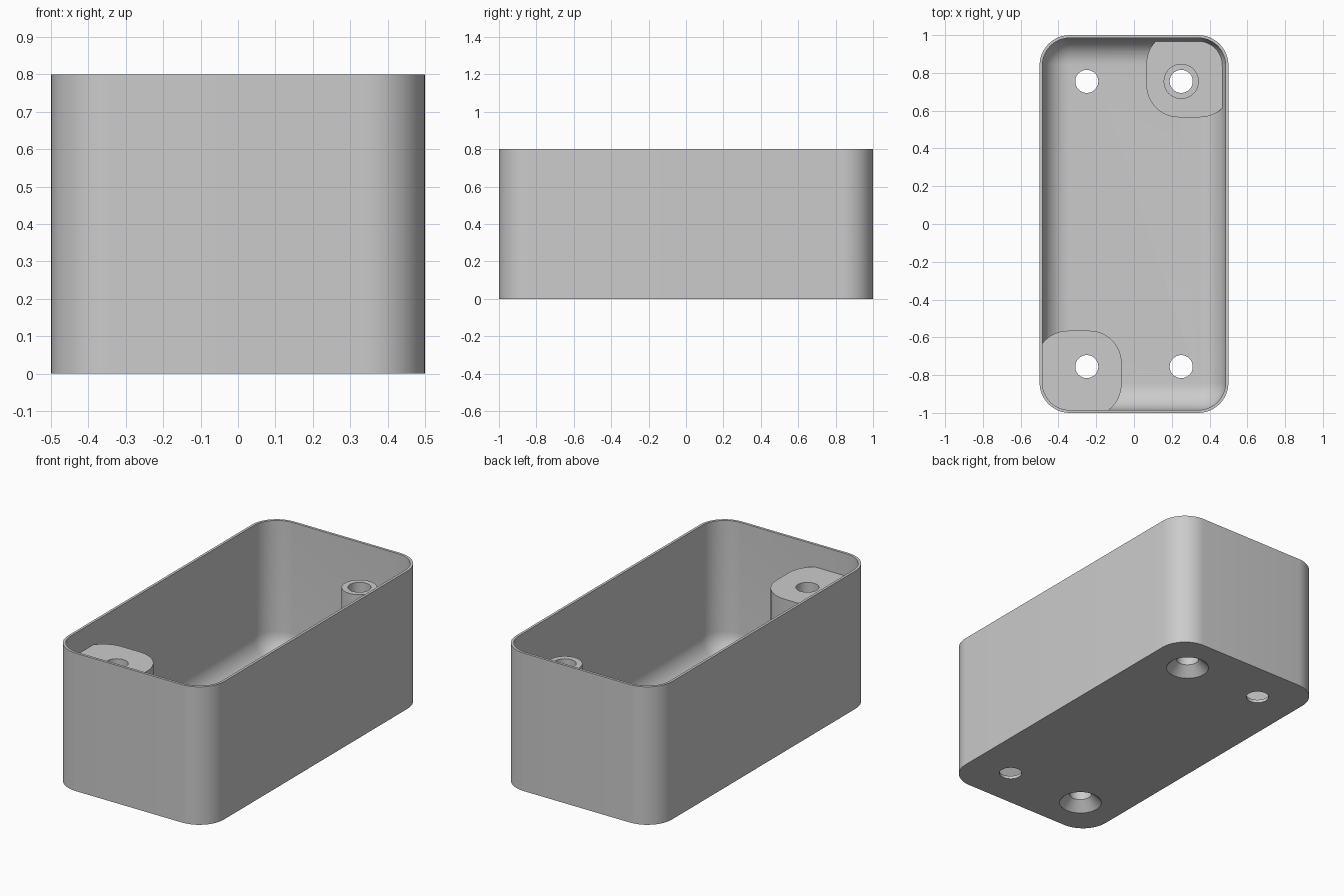
import bpy, bmesh
from math import sin, cos, pi

if "Cube" in bpy.data.objects:
    bpy.data.objects.remove(bpy.data.objects["Cube"], do_unlink=True)

HEIGHT, WALL, FLOOR = 0.8, 0.015, 0.018
CORNER, FILLET = 0.16, 0.14
BOSS_TOP, PAD_TOP = 0.67, 0.09
HOLE_X, HOLE_Y, HOLE_R = 0.25, 0.755, 0.061


def rounded_rect(hx, hy, r, cx=0, cy=0, steps=12):
    """Counter-clockwise outline of a rounded rectangle."""
    pts = []
    for q, (sx, sy) in enumerate([(1, 1), (-1, 1), (-1, -1), (1, -1)]):
        for i in range(steps + 1):
            a = (q + i / steps) * pi / 2
            pts.append((cx + sx * (hx - r) + r * cos(a),
                        cy + sy * (hy - r) + r * sin(a)))
    return pts


def circle(r, cx, cy, sides=48):
    return [(cx + r * cos(2 * pi * i / sides), cy + r * sin(2 * pi * i / sides))
            for i in range(sides)]


def loft(name, sections):
    """Closed solid through (z, outline) sections, listed from low to high."""
    bm = bmesh.new()
    rings = [[bm.verts.new((x, y, z)) for x, y in pts] for z, pts in sections]
    n = len(rings[0])
    for low, high in zip(rings, rings[1:]):
        for i in range(n):
            j = (i + 1) % n
            bm.faces.new((low[i], low[j], high[j], high[i]))
    bm.faces.new(rings[0][::-1])
    bm.faces.new(rings[-1])
    mesh = bpy.data.meshes.new(name)
    bm.to_mesh(mesh)
    bm.free()
    obj = bpy.data.objects.new(name, mesh)
    bpy.context.collection.objects.link(obj)
    return obj


def cut(target, cutter):
    """Subtract the cutter from the target, then discard the cutter."""
    cutter.hide_render = True
    mod = target.modifiers.new("cut", "BOOLEAN")
    mod.operation, mod.solver, mod.object = "DIFFERENCE", "EXACT", cutter
    bpy.context.view_layer.objects.active = target
    bpy.ops.object.modifier_apply(modifier=mod.name)
    bpy.data.objects.remove(cutter, do_unlink=True)


# Outer block with rounded vertical corners
outline = rounded_rect(0.5, 1, CORNER)
housing = loft("housing", [(0, outline), (HEIGHT, outline)])

# Cavity with a filleted floor
sections = []
for k in range(13):
    a = pi / 2 * k / 12
    inset = WALL + FILLET * (1 - sin(a))
    sections.append((FLOOR + FILLET * (1 - cos(a)),
                     rounded_rect(0.5 - inset, 1 - inset, CORNER - inset)))
sections.append((HEIGHT + 0.1, sections[-1][1]))
cavity = loft("cavity", sections)

# Corner bosses: full-height block at one corner, low pad with a tube opposite
for name, side, top in (("tall_boss", -1, BOSS_TOP), ("low_pad", 1, PAD_TOP)):
    shape = rounded_rect(0.227, 0.227, 0.17, side * 0.293, side * 0.792)
    cut(cavity, loft(name, [(-0.1, shape), (top, shape)]))
ring = circle(0.093, HOLE_X, HOLE_Y)
cut(cavity, loft("tube", [(-0.1, ring), (BOSS_TOP, ring)]))
cut(housing, cavity)

# Screw holes, countersunk below the two bosses
for sx in (-1, 1):
    for sy in (-1, 1):
        x, y = sx * HOLE_X, sy * HOLE_Y
        bore = circle(HOLE_R, x, y)
        profile = [(-0.1, bore), (1, bore)]
        if sx == sy:
            profile = [(-0.01, circle(0.125, x, y)), (0.054, bore), (1, bore)]
        cut(housing, loft("hole", profile))

# Material and shading
grey = bpy.data.materials.new("light_grey")
grey.use_nodes = True
color = (0.6, 0.6, 0.6, 1)
grey.diffuse_color = color
grey.node_tree.nodes["Principled BSDF"].inputs["Base Color"].default_value = color
housing.data.materials.clear()
housing.data.materials.append(grey)
for face in housing.data.polygons:
    face.material_index = 0

bpy.ops.object.select_all(action="DESELECT")
housing.select_set(True)
bpy.context.view_layer.objects.active = housing
bpy.ops.object.shade_smooth_by_angle(angle=pi / 6)
